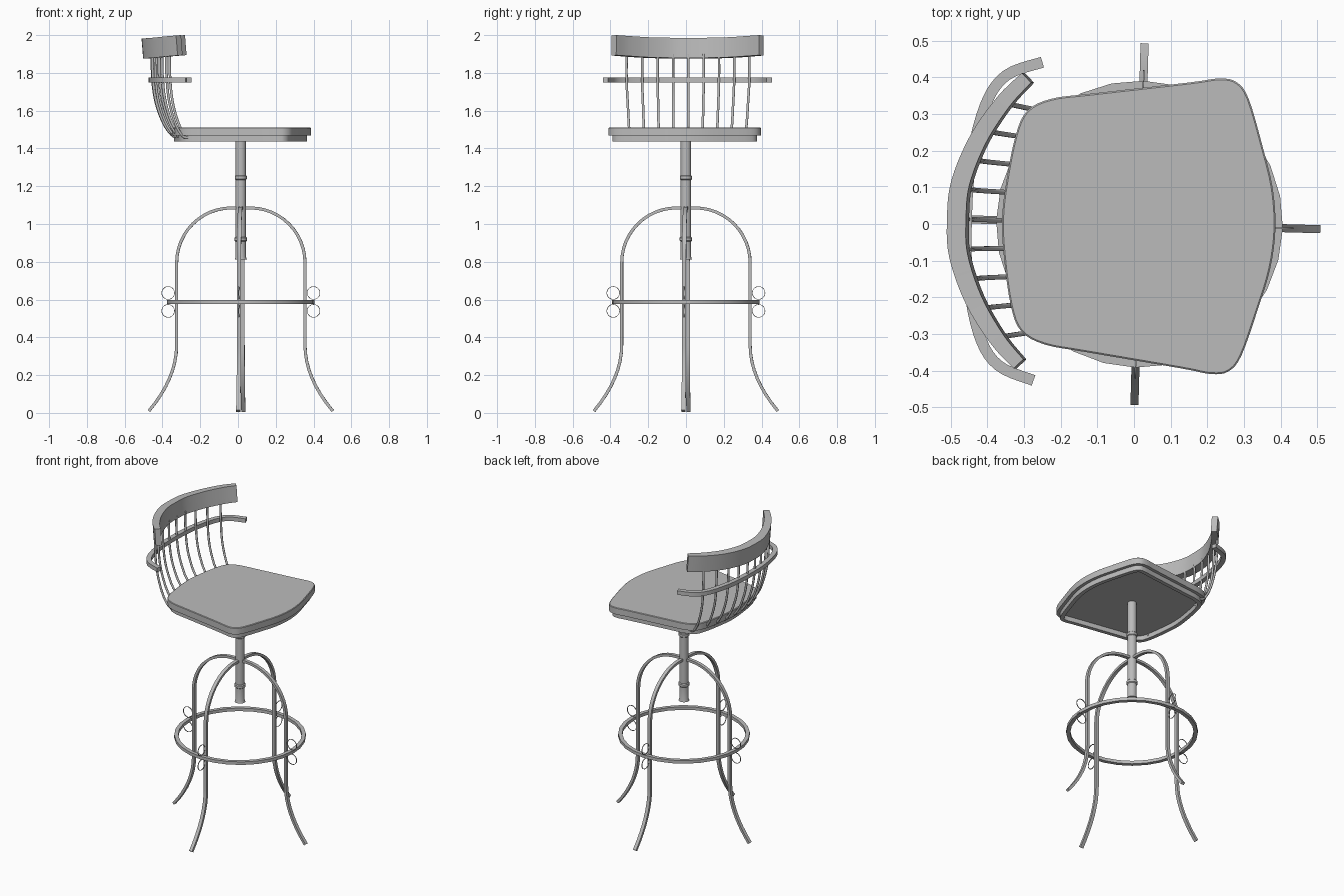
import bpy, bmesh, math
from mathutils import Vector, Matrix

if "Cube" in bpy.data.objects:
    bpy.data.objects.remove(bpy.data.objects["Cube"])

grey = bpy.data.materials.new("plain grey")
grey.use_nodes = True
colour = (0.5, 0.5, 0.5, 1)
grey.diffuse_color = colour
grey.node_tree.nodes["Principled BSDF"].inputs["Base Color"].default_value = colour

TURN = Matrix.Rotation(-0.028, 4, "Z")   # whole stool is turned slightly
HUB = Vector((0.015, 0, 0))              # axis of post, legs and ring
Z = Vector((0, 0, 1))


def finish(name, bm, angle=35):
    bmesh.ops.recalc_face_normals(bm, faces=bm.faces)
    bm.transform(TURN)
    mesh = bpy.data.meshes.new(name)
    bm.to_mesh(mesh)
    bm.free()
    mesh.materials.append(grey)
    ob = bpy.data.objects.new(name, mesh)
    bpy.context.collection.objects.link(ob)
    bpy.ops.object.select_all(action="DESELECT")
    ob.select_set(True)
    bpy.context.view_layer.objects.active = ob
    bpy.ops.object.shade_smooth_by_angle(angle=math.radians(angle))
    return ob


def smooth_path(points, steps=5, closed=False):
    """Catmull-Rom curve through a few control points."""
    p = [Vector(q) for q in points]
    n, out = len(p), []
    for i in range(n if closed else n - 1):
        if closed:
            a, b, c, d = (p[(i + k) % n] for k in (-1, 0, 1, 2))
        else:
            a, b, c, d = p[max(i - 1, 0)], p[i], p[i + 1], p[min(i + 2, n - 1)]
        for s in range(steps):
            t = s / steps
            out.append(0.5 * (2 * b + (c - a) * t + (2 * a - 5 * b + 4 * c - d) * t * t
                              + (3 * b - a - 3 * c + d) * t ** 3))
    return out if closed else out + [p[-1]]


def sweep(name, path, up, width, thick, closed=False, sides=4, angle=35):
    """Sweep a section along a path; width runs along up, thick across it."""
    bm, rings, n = bmesh.new(), [], len(path)
    for i, p in enumerate(path):
        if closed:
            tangent = path[(i + 1) % n] - path[i - 1]
        else:
            tangent = path[min(i + 1, n - 1)] - path[max(i - 1, 0)]
        across = tangent.cross(up).normalized()
        th = thick(i / (n - 1)) if callable(thick) else thick
        grow = math.sqrt(0.5) if sides == 4 else 0.5
        ring = []
        for k in range(sides):
            a = math.tau * (k + 0.5) / sides
            ring.append(bm.verts.new(p + across * th * grow * math.cos(a)
                                     + up * width * grow * math.sin(a)))
        rings.append(ring)
    for i in range(n if closed else n - 1):
        r, q = rings[i], rings[(i + 1) % n]
        for k in range(sides):
            bm.faces.new((r[k], r[(k + 1) % sides], q[(k + 1) % sides], q[k]))
    if not closed:
        bm.faces.new(rings[0])
        bm.faces.new(rings[-1])
    return finish(name, bm, angle)


def circle(centre, u, v, radius, count):
    return [centre + radius * (u * math.cos(math.tau * k / count)
                               + v * math.sin(math.tau * k / count)) for k in range(count)]


def mirrored(half):
    """Mirror a half path across y = 0, starting from its far end."""
    return [(x, -y, z) for x, y, z in reversed(half[1:])] + half


def lathe(name, profile, sides=20):
    bm = bmesh.new()
    verts = [bm.verts.new(HUB + Vector((r, 0, z))) for r, z in profile]
    edges = [bm.edges.new(pair) for pair in zip(verts, verts[1:])]
    bmesh.ops.spin(bm, geom=verts + edges, cent=HUB, axis=Z, angle=math.tau,
                   steps=sides, use_merge=True)
    bmesh.ops.remove_doubles(bm, verts=bm.verts, dist=1e-5)
    return finish(name, bm)


# Seat: upper slab over a hollow, inset lower rim
seat_half = [(-0.36, 0), (-0.352, 0.1), (-0.33, 0.23), (-0.3, 0.3), (-0.235, 0.335),
             (-0.12, 0.353), (0.14, 0.39), (0.22, 0.403), (0.268, 0.395), (0.303, 0.35),
             (0.345, 0.22), (0.375, 0.11), (0.386, 0)]
loop = seat_half + [(x, -y) for x, y in seat_half[-2:0:-1]]
outline = smooth_path([(x, y, 0) for x, y in loop], 4, True)


def seat_layer(name, levels):
    """Stack inset copies of the seat outline: (inset, height) pairs."""
    bm, rings, n = bmesh.new(), [], len(outline)
    for inset, z in levels:
        ring = []
        for i, p in enumerate(outline):
            inward = Z.cross(outline[i - 1] - outline[(i + 1) % n]).normalized()
            ring.append(bm.verts.new(p - inward * -inset + Z * z))
        rings.append(ring)
    for r, q in zip(rings, rings[1:]):
        for k in range(n):
            bm.faces.new((r[k], r[(k + 1) % n], q[(k + 1) % n], q[k]))
    bm.faces.new(rings[0])
    bm.faces.new(rings[-1])
    return finish(name, bm)


seat_layer("seat_top", [(0, 1.468), (0, 1.508), (0.004, 1.511)])
seat_layer("seat_rim", [(0.02, 1.468), (0.02, 1.436), (0.045, 1.436), (0.045, 1.466)])

# Centre post with collars and a flared foot
lathe("post", [(0, 1.466), (0.028, 1.466), (0.028, 1.258), (0.032, 1.254), (0.032, 1.238),
               (0.028, 1.234), (0.028, 0.932), (0.033, 0.927), (0.033, 0.912), (0.028, 0.907),
               (0.028, 0.825), (0.032, 0.812), (0, 0.812)])

# Legs: flat bars arching out of the post and flaring at the foot, with wire hoops
arch = [(0.05 + 0.29 * math.sin(a), 0.795 + 0.29 * math.cos(a))
        for a in (math.pi / 2 * k / 12 for k in range(13))]
flare = [(0.34 + 0.147 * t * t, 0.36 - 0.35 * t) for t in (k / 8 for k in range(9))]
leg_profile = [(0.0, 1.085)] + arch + flare
for i, side in enumerate(("left", "back", "right", "front")):
    a = math.pi / 2 * i
    out, along = Vector((math.cos(a), math.sin(a), 0)), Vector((-math.sin(a), math.cos(a), 0))
    sweep(side + "_leg", [HUB + out * r + Z * z for r, z in leg_profile], along, 0.022, 0.016)
    for label, z in (("upper", 0.635), ("lower", 0.54)):
        hoop = circle(HUB + out * 0.385 + Z * z, out, Z, 0.034, 20)
        sweep(f"{side}_{label}_hoop", hoop, along, 0.004, 0.003, True)

# Foot ring
sweep("foot_ring", circle(HUB + Z * 0.587, Vector((1, 0, 0)), Vector((0, 1, 0)), 0.379, 28),
      Z, 0.02, 0.024, True)

# Back rails
mid_half = [(-0.457, 0, 1.762), (-0.45, 0.15, 1.762), (-0.415, 0.31, 1.762),
            (-0.36, 0.395, 1.762), (-0.262, 0.434, 1.762)]
sweep("middle_rail", smooth_path(mirrored(mid_half)), Z, 0.026, 0.03)

top_half = [(-0.48, 0, 1.93), (-0.472, 0.1, 1.931), (-0.427, 0.22, 1.934),
            (-0.36, 0.325, 1.941), (-0.3, 0.39, 1.946)]
lean = Vector((-0.08, 0, 1))
sweep("top_rail", smooth_path(mirrored(top_half)), lean, 0.106,
      lambda t: 0.036 + 0.016 * math.sin(math.pi * t))

# Spindles: leave the seat edge level, then curve up through the rails
for k in range(9):
    s = (k - 4) / 4
    y, foot, head = 0.325 * s, -0.345 + 0.06 * s * s, -0.453 + 0.085 * s * s
    reach = head - foot
    points = [(foot + 0.03, 0.93 * y, 1.458), (foot, 0.94 * y, 1.466),
              (foot + 0.45 * reach, 0.96 * y, 1.53), (foot + 0.83 * reach, 0.98 * y, 1.64),
              (head, y, 1.76), (head - 0.004, y, 1.9)]
    sweep(f"spindle_{k + 1}", smooth_path(points, 4), Vector((0, 1, 0)), 0.014, 0.014,
          sides=8, angle=50)
